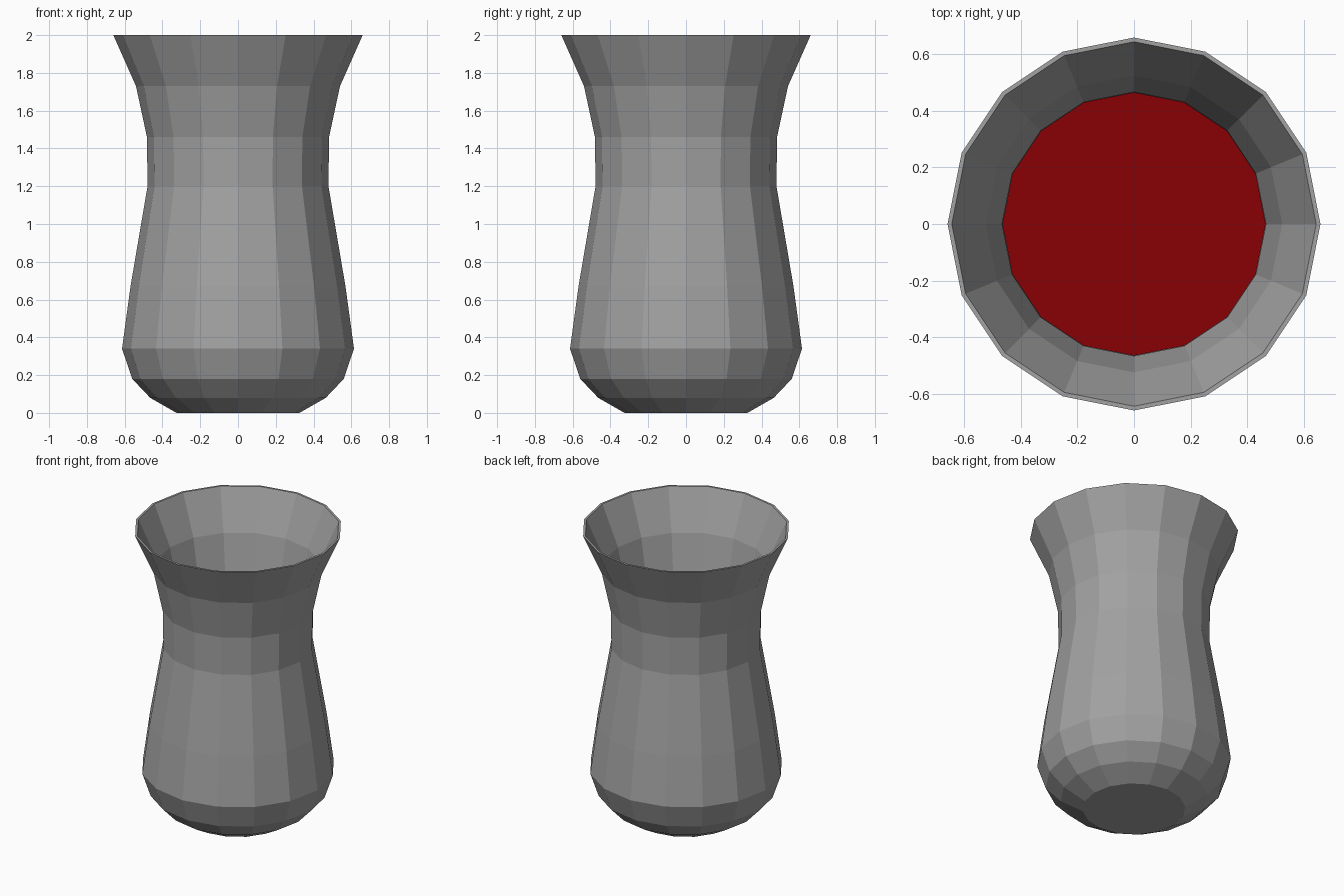
import bpy, bmesh
from math import cos, sin, pi

if "Cube" in bpy.data.objects:
    bpy.data.objects.remove(bpy.data.objects["Cube"])

SIDES = 16
WALL = 0.015

# (radius, height) from the foot up to the rim
OUTER = [(0.325, 0.0), (0.465, 0.08), (0.56, 0.18), (0.614, 0.34), (0.569, 0.67),
         (0.479, 1.2), (0.482, 1.46), (0.54, 1.73), (0.66, 2.0)]
INNER = [(r - WALL, z) for r, z in OUTER]
INNER[0] = (OUTER[0][0] - WALL, WALL)
INNER[1] = (OUTER[1][0] - WALL, OUTER[1][1] + 0.01)


def lathe(name, profile, color):
    """Spin a profile around z and cap both of its ends."""
    bm = bmesh.new()
    rings = [[bm.verts.new((r * cos(2 * pi * i / SIDES), r * sin(2 * pi * i / SIDES), z))
              for i in range(SIDES)] for r, z in profile]
    for low, high in zip(rings, rings[1:]):
        for i in range(SIDES):
            j = (i + 1) % SIDES
            bm.faces.new((low[i], low[j], high[j], high[i]))
    bm.faces.new(rings[0][::-1])
    bm.faces.new(rings[-1])
    bmesh.ops.recalc_face_normals(bm, faces=bm.faces)
    mesh = bpy.data.meshes.new(name)
    bm.to_mesh(mesh)
    bm.free()
    obj = bpy.data.objects.new(name, mesh)
    bpy.context.collection.objects.link(obj)
    mat = bpy.data.materials.new(name)
    mat.diffuse_color = color
    mat.use_nodes = True
    mat.node_tree.nodes["Principled BSDF"].inputs["Base Color"].default_value = mat.diffuse_color
    mesh.materials.append(mat)
    return obj


# Glass: up the outside, over the rim, down the inside to the inner floor
lathe("tea_glass", OUTER + INNER[::-1], (0.36, 0.36, 0.36, 1))

# Tea filling the bowl up to the top of the waist, just inside the wall
lathe("tea", [(r - 0.001, z + 0.001) for r, z in INNER[:7]], (0.25, 0.0, 0.001, 1))
